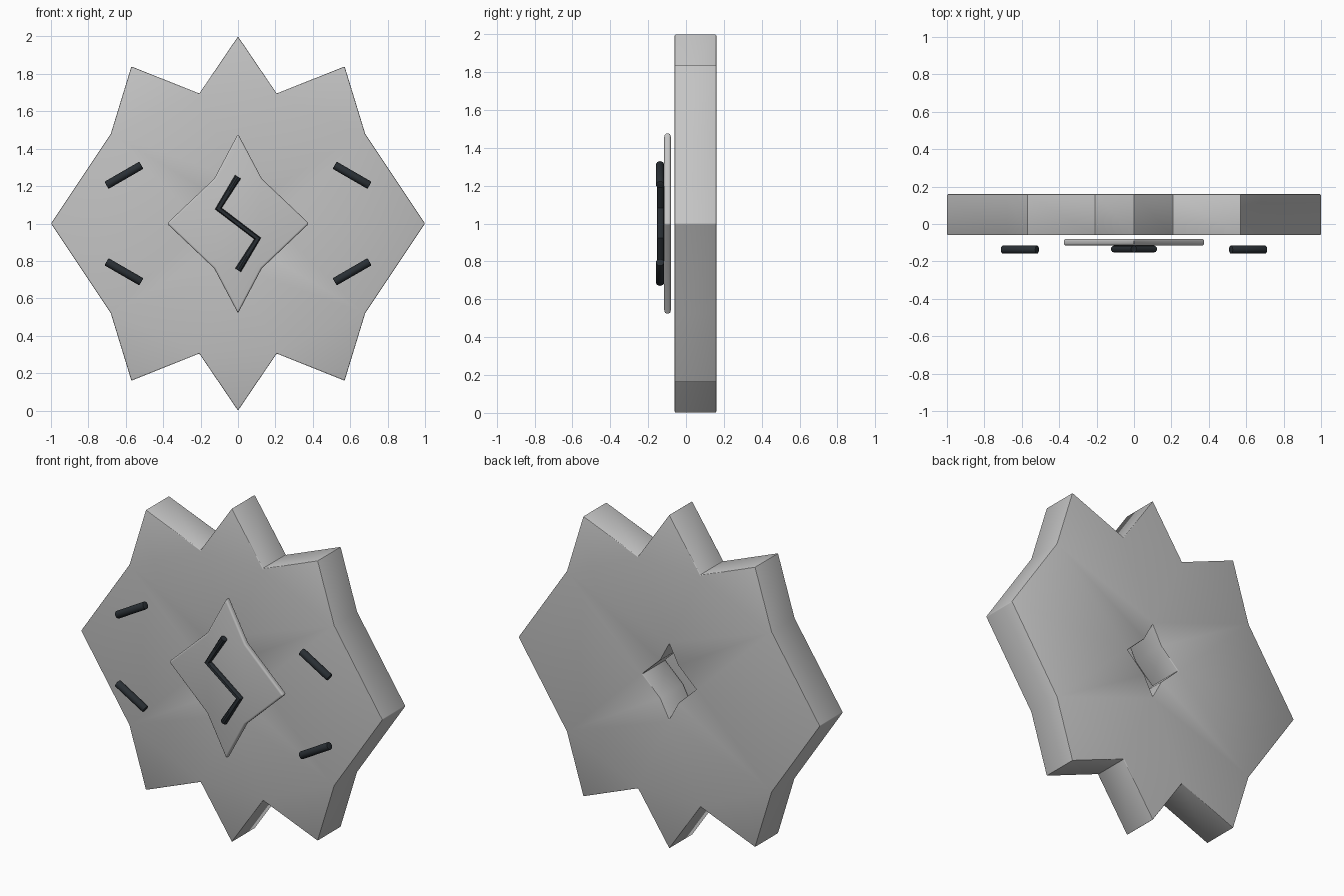
import bpy, bmesh, math
from mathutils import Vector, Matrix

if "Cube" in bpy.data.objects:
    bpy.data.objects.remove(bpy.data.objects["Cube"])

CZ = 1.0  # height of the star's centre


def material(name, rgb):
    m = bpy.data.materials.new(name)
    m.diffuse_color = (*rgb, 1)
    m.use_nodes = True
    m.node_tree.nodes["Principled BSDF"].inputs["Base Color"].default_value = m.diffuse_color
    return m


grey = material("light grey", (0.55, 0.55, 0.55))
dark = material("dark slate", (0.022, 0.028, 0.034))


def finish(obj, mat, bevel=0, segments=2):
    obj.data.materials.append(mat)
    bpy.ops.object.select_all(action='DESELECT')
    obj.select_set(True)
    bpy.context.view_layer.objects.active = obj
    if bevel:
        mod = obj.modifiers.new("Bevel", 'BEVEL')
        mod.width, mod.segments = bevel, segments
        mod.limit_method = 'ANGLE'
        mod.angle_limit = math.radians(30)
        bpy.ops.object.modifier_apply(modifier=mod.name)
    bpy.ops.object.shade_smooth_by_angle(angle=math.radians(35))


def link(name, data):
    obj = bpy.data.objects.new(name, data)
    bpy.context.collection.objects.link(obj)
    return obj


def star(quarter):
    """Full outline from one quarter running from the top point to the right point."""
    right = quarter + [(x, -z) for x, z in quarter[-2::-1]]
    return right + [(-x, z) for x, z in right[-2:0:-1]]


def slab(name, loops, y0, y1, mat, bevel, segments=2):
    """Flat plate from outline loops (the first is outer, the others are holes)."""
    bm = bmesh.new()
    for loop in loops:
        vs = [bm.verts.new((x, y0, z + CZ)) for x, z in loop]
        for a, b in zip(vs, vs[1:] + vs[:1]):
            bm.edges.new((a, b))
    if len(loops) == 1:
        bm.faces.new(bm.verts)
    else:
        bmesh.ops.triangle_fill(bm, edges=bm.edges[:], use_beauty=True)
    res = bmesh.ops.extrude_face_region(bm, geom=bm.faces[:], use_keep_orig=True)
    moved = [g for g in res["geom"] if isinstance(g, bmesh.types.BMVert)]
    bmesh.ops.translate(bm, verts=moved, vec=(0, y1 - y0, 0))
    bmesh.ops.recalc_face_normals(bm, faces=bm.faces[:])
    me = bpy.data.meshes.new(name)
    bm.to_mesh(me)
    bm.free()
    finish(link(name, me), mat, bevel, segments)


# Twelve-sided star body with a small star-shaped hole through its middle
body = [(0, 1), (0.207, 0.695), (0.57, 0.84), (0.68, 0.48), (1, 0)]
inset = [(0, 0.48), (0.127, 0.24), (0.38, 0)]
hole = [(x * 0.47, z * 0.47) for x, z in inset]
slab("star_body", [star(body), star(hole)], -0.06, 0.16, grey, 0.005)

# Thin four-pointed plate floating in front of the body
slab("centre_plate", [star(inset)], -0.115, -0.08, grey, 0.011, 3)

# Four slanted rods, mirrored left-right and up-down
for sx, side in ((1, "right"), (-1, "left")):
    for sz, level in ((1, "upper"), (-1, "lower")):
        bm = bmesh.new()
        bmesh.ops.create_cone(bm, cap_ends=True, segments=16, radius1=0.022,
                              radius2=0.022, depth=0.215)
        axis = Vector((0.866 * sx, 0, -0.5 * sz))
        rot = axis.to_track_quat('Z', 'Y').to_matrix().to_4x4()
        bm.transform(Matrix.Translation((0.61 * sx, -0.137, CZ + 0.258 * sz)) @ rot)
        name = f"{level}_{side}_rod"
        me = bpy.data.meshes.new(name)
        bm.to_mesh(me)
        bm.free()
        finish(link(name, me), dark, 0.004)

# Zigzag bar on the plate
cu = bpy.data.curves.new("zigzag_bar", 'CURVE')
cu.dimensions = '3D'
cu.bevel_depth = 0.019
cu.bevel_resolution = 3
cu.use_fill_caps = True
path = cu.splines.new('POLY')
zigzag = [(0, 0.25), (-0.105, 0.08), (0.105, -0.08), (0, -0.25)]
path.points.add(len(zigzag) - 1)
for p, (x, z) in zip(path.points, zigzag):
    p.co = (x, -0.134, z + CZ, 1)
bar = link("zigzag_bar", cu)
bpy.context.view_layer.objects.active = bar
bar.select_set(True)
bpy.ops.object.select_all(action='DESELECT')
bar.select_set(True)
bpy.ops.object.convert(target='MESH')
finish(bpy.context.view_layer.objects.active, dark)
